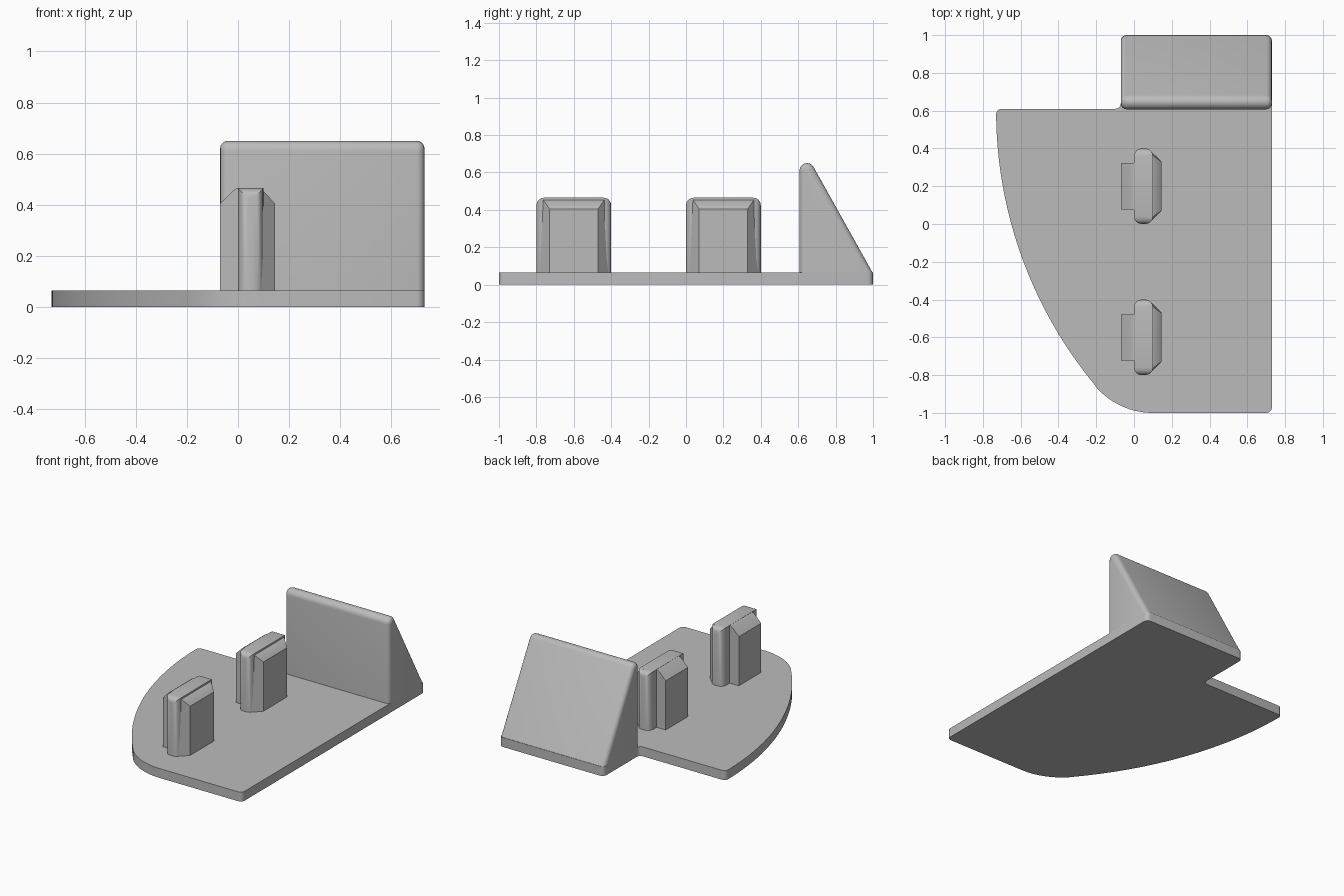
import bpy, bmesh
from math import radians, sin, cos

cube = bpy.data.objects.get("Cube")
if cube:
    bpy.data.objects.remove(cube)

grey = bpy.data.materials.new("plain grey")
grey.use_nodes = True
colour = (0.5, 0.5, 0.5, 1)
grey.diffuse_color = colour
grey.node_tree.nodes["Principled BSDF"].inputs["Base Color"].default_value = colour


def arc(cx, cy, r, start, end, steps=6):
    angles = [radians(start + (end - start) * i / steps) for i in range(steps + 1)]
    return [(cx + r * cos(a), cy + r * sin(a)) for a in angles]


def loft(name, lower, upper, bevel_rule=None, width=0.03):
    """Join two matching outlines into a solid; round the edges the rule picks."""
    bm = bmesh.new()
    a = [bm.verts.new(p) for p in lower]
    b = [bm.verts.new(p) for p in upper]
    bm.faces.new(a[::-1])
    bm.faces.new(b)
    n = len(a)
    for i in range(n):
        j = (i + 1) % n
        bm.faces.new((a[i], a[j], b[j], b[i]))
    bmesh.ops.recalc_face_normals(bm, faces=bm.faces)
    if bevel_rule:
        edges = [e for e in bm.edges if bevel_rule(*e.verts)]
        bmesh.ops.bevel(bm, geom=edges, offset=width, segments=4, profile=0.5,
                        affect='EDGES', clamp_overlap=False)
    bmesh.ops.recalc_face_normals(bm, faces=bm.faces)
    mesh = bpy.data.meshes.new(name)
    bm.to_mesh(mesh)
    bm.free()
    mesh.materials.append(grey)
    obj = bpy.data.objects.new(name, mesh)
    bpy.context.collection.objects.link(obj)
    bpy.ops.object.select_all(action='DESELECT')
    obj.select_set(True)
    bpy.context.view_layer.objects.active = obj
    bpy.ops.object.shade_smooth_by_angle(angle=radians(28))
    return obj


# Base plate with a long curved side and a rear tab
T = 0.065
outline = (arc(0.7, -0.97, 0.03, 270, 360) + arc(0.7, 0.97, 0.03, 0, 90)
           + arc(-0.04, 0.97, 0.03, 90, 180) + arc(-0.1, 0.64, 0.03, 360, 270)
           + arc(-0.7, 0.58, 0.03, 90, 180) + arc(1.55, 0.6, 2.28, 181, 219.6, 32)
           + arc(0.1, -0.6, 0.4, 219.6, 270, 14)[1:])
loft("base_plate", [(x, y, 0) for x, y in outline], [(x, y, T) for x, y in outline])

# Wedge with a rounded ridge and rounded side edges
profile = [(0.607, 0.06), (1.0, 0.06)] + arc(0.647, 0.61, 0.04, 29.3, 180, 10)


def side_edge(u, v):
    on_side = abs(u.co.x - v.co.x) < 0.001
    at_bottom = max(u.co.z, v.co.z) < 0.061
    return on_side and not at_bottom


loft("rear_wedge", [(-0.07, y, z) for y, z in profile],
     [(0.73, y, z) for y, z in profile], side_edge)


# Two clips: a rounded bar, a chamfered outer hook and an inner rib
def rectangle(x0, x1, half, cy):
    return [(x0, cy - half), (x1, cy - half), (x1, cy + half), (x0, cy + half)]


def bar_end_edge(u, v):
    upright = abs(u.co.z - v.co.z) > 0.1
    top_end = min(u.co.z, v.co.z) > 0.4 and abs(u.co.y - v.co.y) < 0.001
    return upright or top_end


for label, cy in (("front", -0.6), ("rear", 0.2)):
    bar = rectangle(0, 0.1, 0.2, cy)
    loft(label + "_clip_bar", [(x, y, 0.05) for x, y in bar],
         [(x, y, 0.465) for x, y in bar], bar_end_edge, 0.04)

    half_plan = [(0.05, 0.16, 0.16, 0.464), (0.09, 0.186, 0.17, 0.464),
                 (0.145, 0.13, 0.13, 0.405)]
    lower = [(x, cy - h, 0.05) for x, h, _, _ in half_plan]
    lower += [(x, cy + h, 0.05) for x, h, _, _ in half_plan[::-1]]
    upper = [(x, cy - h, z) for x, _, h, z in half_plan]
    upper += [(x, cy + h, z) for x, _, h, z in half_plan[::-1]]
    hook = loft(label + "_clip_hook", lower, upper)
    # keep the sloped top as clean flat faces
    bm = bmesh.new()
    bm.from_mesh(hook.data)
    caps = [f for f in bm.faces if len(f.verts) == 6]
    bmesh.ops.connect_verts_nonplanar(bm, angle_limit=0.02, faces=caps)
    bm.to_mesh(hook.data)
    bm.free()

    rib = [(-0.07, 0.05), (0.05, 0.05), (0.05, 0.464), (-0.005, 0.464),
           (-0.02, 0.455), (-0.07, 0.405)]
    loft(label + "_clip_rib", [(x, cy - 0.122, z) for x, z in rib],
         [(x, cy + 0.122, z) for x, z in rib])
